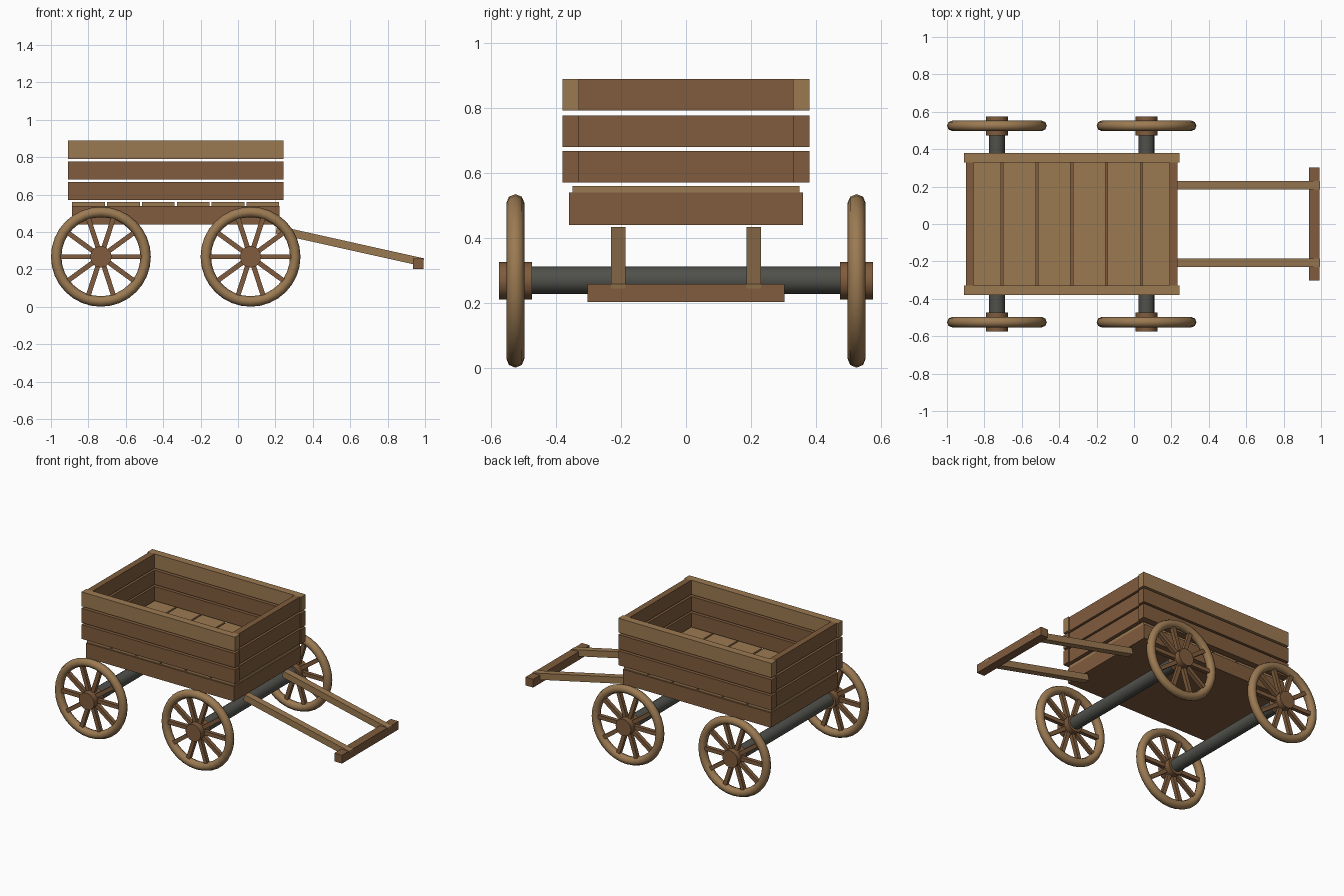
import bpy, bmesh
from math import radians, atan2, hypot, pi, cos, sin
from mathutils import Matrix

if "Cube" in bpy.data.objects:
    bpy.data.objects.remove(bpy.data.objects["Cube"])


def material(name, r, g, b):
    m = bpy.data.materials.new(name)
    m.diffuse_color = (r, g, b, 1)
    m.use_nodes = True
    m.node_tree.nodes["Principled BSDF"].inputs["Base Color"].default_value = m.diffuse_color
    return m


LIGHT = material("light_wood", 0.33, 0.195, 0.085)
DARK = material("dark_wood", 0.215, 0.107, 0.047)
IRON = material("iron", 0.08, 0.08, 0.07)

CX = -0.333                      # centre of the wagon body
WHEEL_Z, WHEEL_R, TUBE, WHEEL_Y = 0.268, 0.267, 0.028, 0.525


def box(name, center, size, mat, pitch=0.0):
    bm = bmesh.new()
    bmesh.ops.create_cube(bm, size=1, matrix=Matrix.Diagonal((*size, 1)))
    me = bpy.data.meshes.new(name)
    bm.to_mesh(me)
    bm.free()
    me.materials.append(mat)
    ob = bpy.data.objects.new(name, me)
    ob.location = center
    ob.rotation_euler.y = pitch
    bpy.context.collection.objects.link(ob)
    return ob


def rod(name, center, radius, length, sides, mat):
    bpy.ops.mesh.primitive_cylinder_add(vertices=sides, radius=radius, depth=length,
                                        location=center, rotation=(pi / 2, 0, 0))
    ob = bpy.context.object
    ob.name = name
    ob.data.materials.append(mat)
    bpy.ops.object.shade_smooth_by_angle(angle=radians(35))


def rim(name, center):
    bpy.ops.mesh.primitive_torus_add(major_radius=WHEEL_R - TUBE, minor_radius=TUBE,
                                     major_segments=32, minor_segments=8,
                                     location=center, rotation=(pi / 2, 0, 0))
    ob = bpy.context.object
    ob.name = name
    ob.data.materials.append(LIGHT)
    bpy.ops.object.shade_smooth_by_angle(angle=radians(60))


def spokes(name, center, count=10):
    bm = bmesh.new()
    r0, r1 = 0.04, 0.225
    for i in range(count):
        m = (Matrix.Rotation(2 * pi * i / count, 4, 'Y')
             @ Matrix.Translation(((r0 + r1) / 2, 0, 0))
             @ Matrix.Diagonal((r1 - r0, 0.026, 0.026, 1)))
        bmesh.ops.create_cube(bm, size=1, matrix=m)
    me = bpy.data.meshes.new(name)
    bm.to_mesh(me)
    bm.free()
    me.materials.append(DARK)
    ob = bpy.data.objects.new(name, me)
    ob.location = center
    bpy.context.collection.objects.link(ob)


# Wheels and axles
for end, x in (("rear", CX - 0.4), ("front", CX + 0.4)):
    rod(f"{end}_axle", (x, 0, WHEEL_Z + 0.002), 0.042, 1.0, 16, IRON)
    for side, s in (("right", -1), ("left", 1)):
        c = (x, s * WHEEL_Y, WHEEL_Z)
        rim(f"{end}_{side}_wheel_rim", c)
        rod(f"{end}_{side}_hub", c, 0.058, 0.102, 12, DARK)
        spokes(f"{end}_{side}_spokes", c)

# Bed and floor planks
box("bed", (CX, 0, 0.49), (1.11, 0.72, 0.10), DARK)
for i in range(6):
    box(f"floor_plank_{i + 1}", (CX + 0.1863 * (i - 2.5), 0, 0.55), (0.175, 0.70, 0.021), LIGHT)

# Side and end boards in three tiers
for i, z in enumerate((0.619, 0.729, 0.84)):
    for side, s in (("right", -1), ("left", 1)):
        box(f"{side}_board_{i + 1}", (CX, s * 0.355, z), (1.15, 0.05, 0.097),
            LIGHT if i == 2 else DARK)
    for end, s in (("rear", -1), ("front", 1)):
        box(f"{end}_board_{i + 1}", (CX + s * 0.545, 0, z), (0.042, 0.66, 0.097), DARK)

# Pull shafts and handle
(x0, z0), (x1, z1) = (0.205, 0.413), (0.990, 0.238)
for side, s in (("right", -1), ("left", 1)):
    box(f"{side}_shaft", ((x0 + x1) / 2, s * 0.208, (z0 + z1) / 2),
        (hypot(x1 - x0, z1 - z0), 0.045, 0.043), LIGHT, atan2(z0 - z1, x1 - x0))
box("handle_bar", (0.963, 0, 0.231), (0.057, 0.605, 0.056), DARK)
